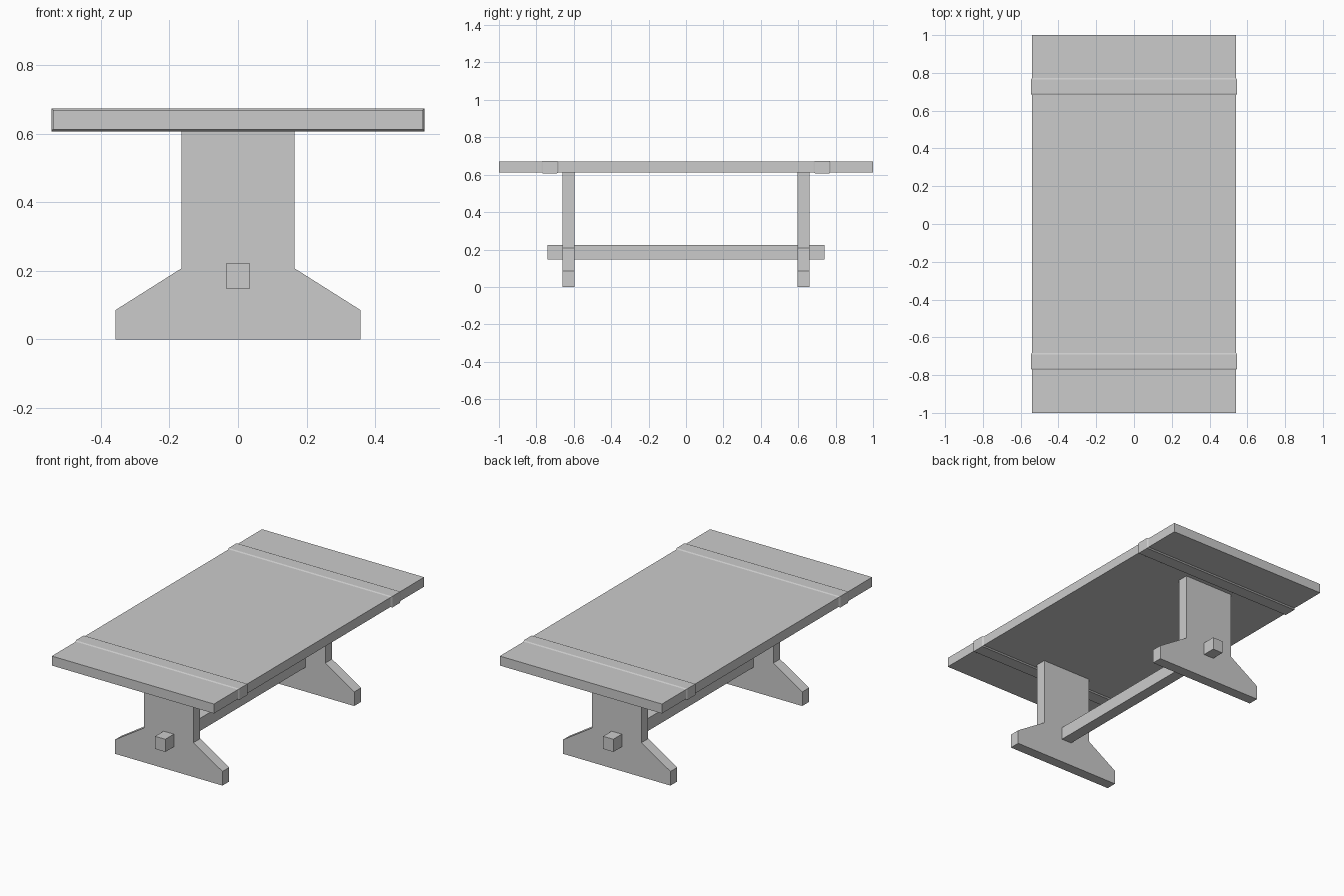
import bpy

if "Cube" in bpy.data.objects:
    bpy.data.objects.remove(bpy.data.objects["Cube"])


def make_mesh(name, verts, faces):
    mesh = bpy.data.meshes.new(name)
    mesh.from_pydata(verts, [], faces)
    obj = bpy.data.objects.new(name, mesh)
    bpy.context.collection.objects.link(obj)
    return obj


def loft(name, rings):
    """Skin a list of equal-length vertex rings running along +y, with end caps."""
    n = len(rings[0])
    verts = [v for ring in rings for v in ring]
    faces = [tuple(range(n)), tuple(reversed(range(len(verts) - n, len(verts))))]
    for r in range(len(rings) - 1):
        for i in range(n):
            a, b = r * n + i, r * n + (i + 1) % n
            faces.append((a, a + n, b + n, b))
    return make_mesh(name, verts, faces)


def rect(half_x, z0, z1, y):
    return [(-half_x, y, z0), (half_x, y, z0), (half_x, y, z1), (-half_x, y, z1)]


# Tabletop slab with two slightly raised chamfered bands around it
PLAIN = (0.54, 0.613, 0.670)
RAISED = (0.545, 0.607, 0.674)
half = [(-1.0, PLAIN), (-0.773, PLAIN), (-0.765, RAISED), (-0.69, RAISED), (-0.682, PLAIN)]
sections = half + [(-y, s) for y, s in reversed(half)]
loft("tabletop", [rect(*s, y) for y, s in sections])

# Trestle legs: upright post flaring into a wide foot
side = [(0.358, 0.0), (0.358, 0.085), (0.165, 0.207), (0.165, 0.614)]
outline = side + [(-x, z) for x, z in reversed(side)]
for name, y in (("front_trestle", -0.627), ("back_trestle", 0.627)):
    loft(name, [[(x, y + d, z) for x, z in outline] for d in (-0.032, 0.032)])

# Stretcher beam passing through both trestles
loft("stretcher", [rect(0.034, 0.147, 0.223, y) for y in (-0.74, 0.74)])
